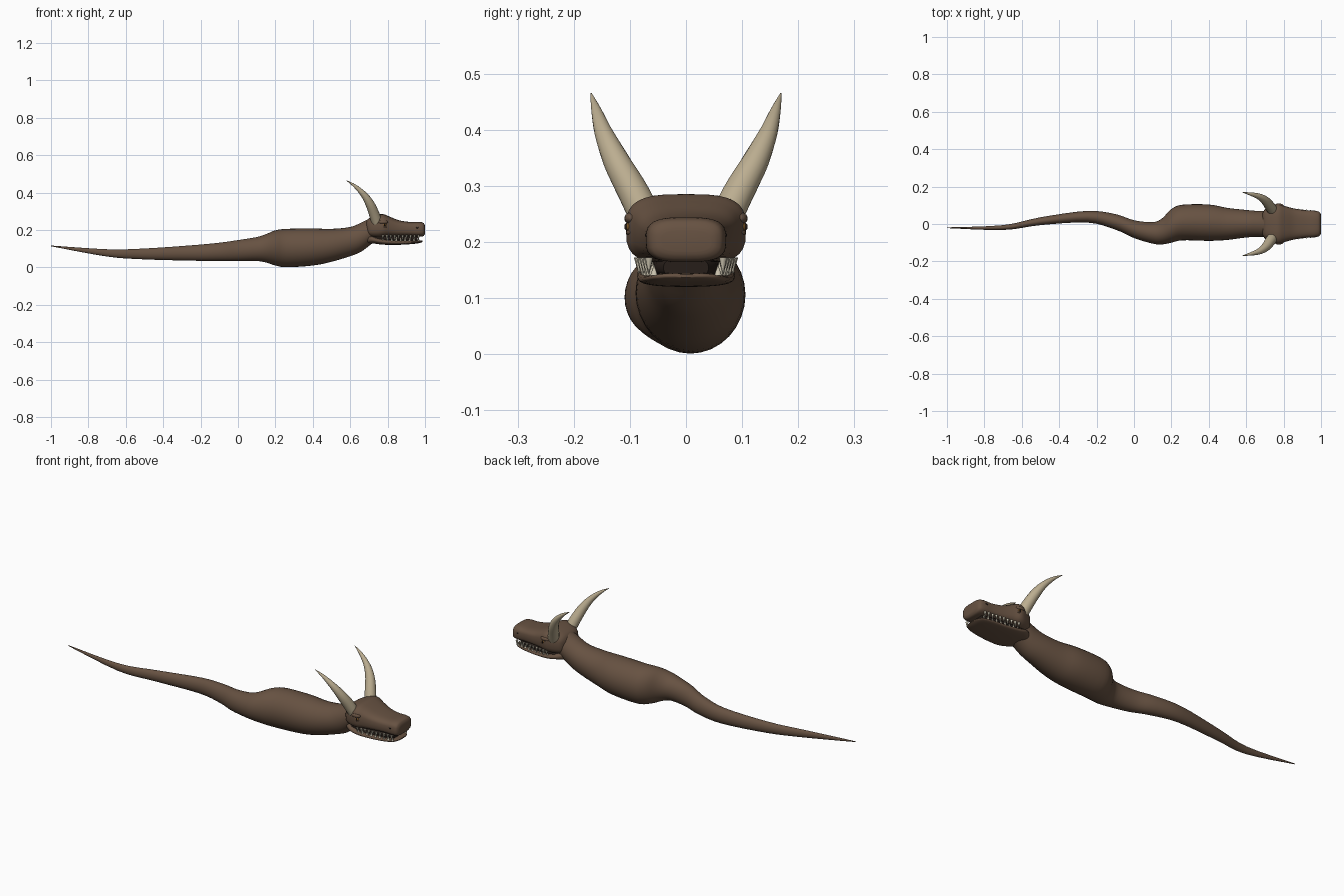
import bpy, bmesh, math
from mathutils import Vector, Matrix

cube = bpy.data.objects.get("Cube")
if cube:
    bpy.data.objects.remove(cube, do_unlink=True)


def material(name, rgb):
    m = bpy.data.materials.new(name)
    m.use_nodes = True
    m.diffuse_color = (*rgb, 1)
    bsdf = next(n for n in m.node_tree.nodes if n.type == 'BSDF_PRINCIPLED')
    bsdf.inputs["Base Color"].default_value = (*rgb, 1)
    bsdf.inputs["Roughness"].default_value = 0.7
    return m


HIDE = material("brown hide", (0.135, 0.084, 0.054))
HORN = material("horn tan", (0.50, 0.42, 0.28))
TOOTH = material("tooth ivory", (0.60, 0.55, 0.43))
DARK = material("dark mouth", (0.02, 0.013, 0.01))
EYE = material("amber eye", (0.22, 0.10, 0.02))


def finish(bm, name, mat):
    bmesh.ops.recalc_face_normals(bm, faces=bm.faces)
    me = bpy.data.meshes.new(name)
    bm.to_mesh(me)
    bm.free()
    me.materials.append(mat)
    ob = bpy.data.objects.new(name, me)
    bpy.context.collection.objects.link(ob)
    bpy.ops.object.select_all(action='DESELECT')
    ob.select_set(True)
    bpy.context.view_layer.objects.active = ob
    bpy.ops.object.shade_smooth_by_angle(angle=math.radians(50))
    return ob


def spline(rows, steps):
    """Smoothly interpolate rows of numbers."""
    pts = [Vector(r) for r in rows]
    out = []
    for i in range(len(pts) - 1):
        a, b, c, d = pts[max(i - 1, 0)], pts[i], pts[i + 1], pts[min(i + 2, len(pts) - 1)]
        for k in range(steps):
            t = k / steps
            out.append(b + (c - a) * (t / 2) + (a * 2 - b * 5 + c * 4 - d) * (t * t / 2)
                       + (b * 3 - a - c * 3 + d) * (t ** 3 / 2))
    return out + [pts[-1]]


def bridge(bm, rings):
    n = len(rings[0])
    for a, b in zip(rings, rings[1:]):
        for i in range(n):
            bm.faces.new((a[i], a[(i + 1) % n], b[(i + 1) % n], b[i]))
    bm.faces.new(rings[0])
    bm.faces.new(rings[-1])


def loft(name, rows, mat, steps=4, power=2, sides=32):
    """Rows of x, right, left, bottom, top joined along x."""
    bm = bmesh.new()
    rings = []
    for x, y0, y1, z0, z1 in spline(rows, steps):
        ring = []
        for i in range(sides):
            a = 2 * math.pi * i / sides
            c, s = math.cos(a), math.sin(a)
            c = math.copysign(abs(c) ** (2 / power), c)
            s = math.copysign(abs(s) ** (2 / power), s)
            ring.append(bm.verts.new(((x, (y0 + y1) / 2 + c * (y1 - y0) / 2,
                                       (z0 + z1) / 2 + s * (z1 - z0) / 2))))
        rings.append(ring)
    bridge(bm, rings)
    return finish(bm, name, mat)


def symmetric(rows):
    return [(x, -w, w, z0, z1) for x, w, z0, z1 in rows]


def horn(name, rows, mat, side):
    """Tapered tube along rows of x, y, z, radius."""
    bm = bmesh.new()
    path = spline([(x, y * side, z, r) for x, y, z, r in rows], 5)
    rings = []
    for i, p in enumerate(path):
        tangent = path[min(i + 1, len(path) - 1)].xyz - path[max(i - 1, 0)].xyz
        rot = tangent.to_track_quat('Z', 'Y')
        rings.append([bm.verts.new(p.xyz + rot @ Vector((math.cos(a), math.sin(a), 0)) * p.w)
                      for a in (2 * math.pi * k / 16 for k in range(16))])
    bridge(bm, rings)
    return finish(bm, name, mat)


def ball(name, pos, size, mat):
    bm = bmesh.new()
    bmesh.ops.create_uvsphere(bm, u_segments=16, v_segments=10, radius=1,
                              matrix=Matrix.Translation(pos) @ Matrix.Diagonal((*size, 1)))
    return finish(bm, name, mat)


# Tail, belly and neck
loft("body", [
    (-1, -.022, -.018, .113, .117),
    (-.7, -.032, -.006, .058, .097),
    (-.5, -.006, .036, .043, .101),
    (-.25, .008, .07, .036, .118),
    (-.1, -.03, .053, .034, .132),
    (0, -.075, .02, .034, .146),
    (.1, -.105, .01, .034, .162),
    (.15, -.109, .03, .026, .178),
    (.2, -.1, .08, .01, .198),
    (.26, -.087, .103, .001, .206),
    (.4, -.09, .104, .01, .208),
    (.5, -.085, .086, .03, .206),
    (.6, -.072, .075, .06, .216),
    (.66, -.07, .07, .085, .24),
    (.72, -.07, .07, .13, .268),
    (.77, -.06, .06, .16, .27)], HIDE)

# Skull and upper snout
loft("upper_head", symmetric([
    (.685, .05, .185, .24),
    (.70, .078, .165, .262),
    (.74, .098, .158, .28),
    (.775, .107, .16, .285),
    (.81, .095, .163, .272),
    (.86, .082, .165, .252),
    (.92, .073, .166, .243),
    (.965, .071, .164, .244),
    (.988, .066, .166, .24),
    (.997, .056, .174, .23),
    (1, .045, .183, .22)]), HIDE, power=3.2)

# Lower jaw with the throat behind it
loft("lower_jaw", symmetric([
    (.68, .05, .125, .18),
    (.72, .082, .128, .168),
    (.77, .087, .122, .154),
    (.84, .082, .12, .147),
    (.92, .073, .124, .145),
    (.965, .06, .129, .145),
    (.982, .04, .134, .144),
    (.987, .02, .137, .142)]), HIDE, power=2.6)

# Shadowed gap between the jaws
loft("mouth", symmetric([
    (.72, .07, .14, .17), (.82, .068, .14, .17),
    (.92, .056, .138, .17), (.96, .04, .138, .17)]), DARK, power=3)


def teeth(name, count, z, length, inset):
    bm = bmesh.new()
    for side in (-1, 1):
        for i in range(count):
            t = i / (count - 1)
            x = .775 + .19 * t
            y = side * (.086 - .02 * t - inset)
            size = abs(length) * (.8 + .3 * (i % 2))
            flip = Matrix.Rotation(math.pi if length < 0 else 0, 4, 'X')
            bmesh.ops.create_cone(bm, cap_ends=True, segments=8, radius1=.0068, radius2=.001,
                                  depth=size,
                                  matrix=Matrix.Translation((x, y, z + math.copysign(size / 2, length)))
                                  @ flip)
    finish(bm, name, TOOTH)


teeth("upper_teeth", 10, .172, -.026, 0)
teeth("lower_teeth", 9, .14, .022, .009)

# Paired head details
for side, label in ((1, "left"), (-1, "right")):
    horn(label + "_horn", [
        (.745, .068, .235, .029),
        (.728, .092, .285, .028),
        (.705, .122, .34, .024),
        (.672, .145, .39, .017),
        (.625, .16, .435, .009),
        (.58, .169, .465, .001)], HORN, side)
    ball(label + "_brow", (.775, side * .097, .242), (.026, .013, .011), HIDE)
    ball(label + "_lower_eyelid", (.78, side * .097, .217), (.018, .01, .006), HIDE)
    ball(label + "_eye", (.782, side * .097, .227), (.012, .011, .01), EYE)
    ball(label + "_pupil", (.784, side * .105, .227), (.004, .005, .007), DARK)
    ball(label + "_nostril", (.958, side * .068, .212), (.009, .005, .005), DARK)
